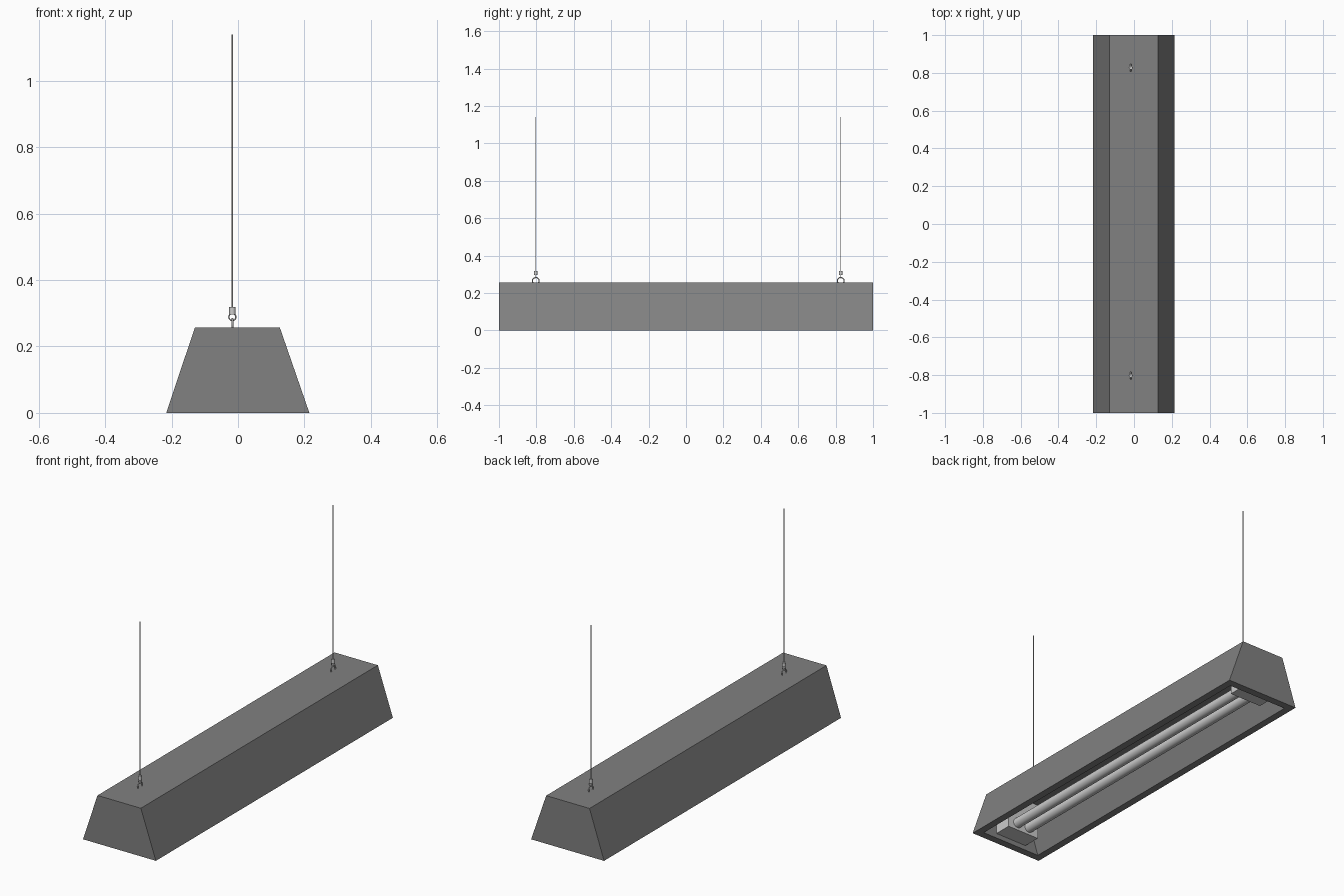
import bpy, bmesh, math

if "Cube" in bpy.data.objects:
    bpy.data.objects.remove(bpy.data.objects["Cube"])


def finish(name, smooth=False):
    ob = bpy.context.object
    ob.name = name
    if smooth:
        bpy.ops.object.shade_smooth_by_angle()
    return ob


def cylinder(name, loc, radius, depth, verts=24, rot=(0, 0, 0)):
    bpy.ops.mesh.primitive_cylinder_add(vertices=verts, radius=radius, depth=depth,
                                        location=loc, rotation=rot)
    return finish(name, True)


def ring(name, loc, major, minor, rot):
    bpy.ops.mesh.primitive_torus_add(location=loc, rotation=rot, major_radius=major,
                                     minor_radius=minor, major_segments=32, minor_segments=16)
    return finish(name, True)


def box(name, loc, size):
    bpy.ops.mesh.primitive_cube_add(size=1, location=loc)
    ob = finish(name)
    ob.scale = size
    return ob


# Hollow trapezoid housing: rectangles (x min, x max, half length, z) bridged
# from the outer top, over the bottom rim, to the inner ceiling
loops = [(-0.13, 0.126, 1.0, 0.257), (-0.216, 0.215, 1.0, 0.0),
         (-0.177, 0.176, 0.96, 0.0), (-0.105, 0.10, 0.96, 0.217)]
bm = bmesh.new()
rows = [[bm.verts.new(p) for p in ((a, -h, z), (b, -h, z), (b, h, z), (a, h, z))]
        for a, b, h, z in loops]
for r, s in zip(rows, rows[1:]):
    for i in range(4):
        j = (i + 1) % 4
        bm.faces.new((r[i], r[j], s[j], s[i]))
bm.faces.new(rows[0])
bm.faces.new(rows[-1])
bmesh.ops.recalc_face_normals(bm, faces=bm.faces)
mesh = bpy.data.meshes.new("housing")
bm.to_mesh(mesh)
bm.free()
dark = bpy.data.materials.new("dark_grey")
dark.diffuse_color = (0.22, 0.22, 0.22, 1)
dark.use_nodes = True
dark.node_tree.nodes["Principled BSDF"].inputs["Base Color"].default_value = dark.diffuse_color
mesh.materials.append(dark)
bpy.context.collection.objects.link(bpy.data.objects.new("housing", mesh))

# Two lamp tubes
for side in (-1, 1):
    cylinder("lamp_tube", (-0.002 + side * 0.037, 0, 0.065), 0.026, 1.76, 32,
             (math.pi / 2, 0, 0))

# Sockets holding the tubes at both ends
for side in (-1, 1):
    box("tube_socket", (-0.002, side * 0.913, 0.123), (0.19, 0.096, 0.194))

# Suspension: eye ring, linking ring, ferrule and cable
HX = -0.017
for y in (-0.803, 0.827):
    ring("eye_ring", (HX, y, 0.265), 0.018, 0.003, (0, math.pi / 2, 0))
    ring("link_ring", (HX, y, 0.289), 0.0105, 0.002, (math.pi / 2, 0, 0))
    cylinder("cable_ferrule", (HX, y, 0.308), 0.0095, 0.022)
    cylinder("cable", (HX, y, 0.728), 0.0022, 0.824, 16)
